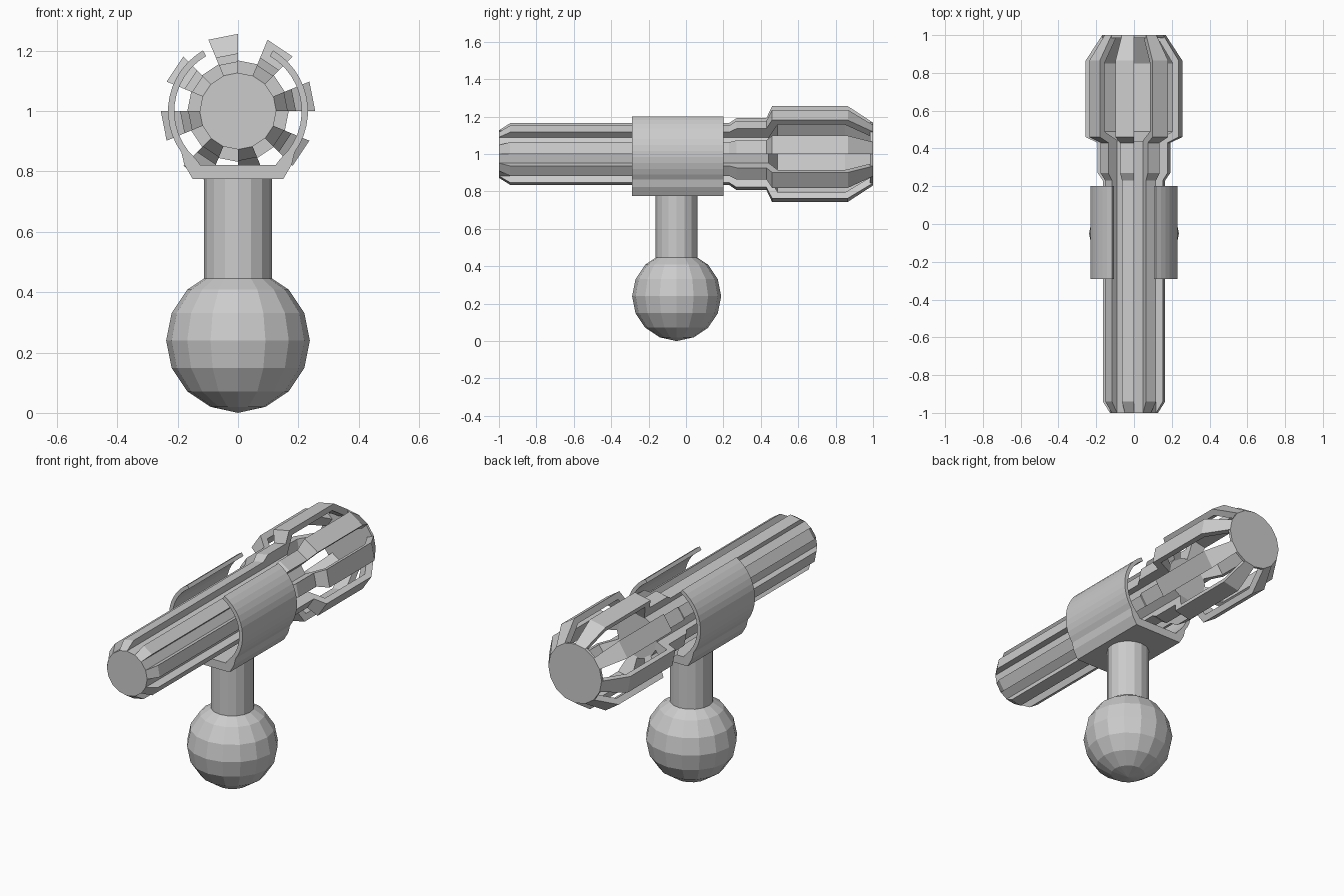
import bpy, bmesh
from math import cos, sin, radians

if "Cube" in bpy.data.objects:
    bpy.data.objects.remove(bpy.data.objects["Cube"])

AXIS_Z = 1.0      # height of the horizontal shaft
SEG = 16          # sides of the shaft


def make_object(name, bm):
    bmesh.ops.recalc_face_normals(bm, faces=bm.faces)
    mesh = bpy.data.meshes.new(name)
    bm.to_mesh(mesh)
    bm.free()
    ob = bpy.data.objects.new(name, mesh)
    bpy.context.collection.objects.link(ob)
    return ob


def add_loft(bm, loop_a, loop_b):
    """Closed solid between two matching loops."""
    a = [bm.verts.new(p) for p in loop_a]
    b = [bm.verts.new(p) for p in loop_b]
    n = len(a)
    for i in range(n):
        j = (i + 1) % n
        bm.faces.new((a[i], a[j], b[j], b[i]))
    bm.faces.new(a)
    bm.faces.new(b[::-1])


def polar(r, deg):
    return (r * cos(radians(deg)), r * sin(radians(deg)))


def prism(name, pts, y0, y1):
    """Extrude an x/z outline (z relative to the shaft axis) along y."""
    bm = bmesh.new()
    add_loft(bm, [(x, y0, AXIS_Z + z) for x, z in pts],
             [(x, y1, AXIS_Z + z) for x, z in pts])
    return make_object(name, bm)


def ring(r):
    return [polar(r, i * 360 / SEG) for i in range(SEG)]


# Ball knob
bm = bmesh.new()
bmesh.ops.create_uvsphere(bm, u_segments=16, v_segments=8, radius=0.238)
bmesh.ops.translate(bm, verts=bm.verts, vec=(0, -0.05, 0.24))
lowest = min(v.co.z for v in bm.verts)
bmesh.ops.translate(bm, verts=[v for v in bm.verts if v.co.z < lowest + 1e-4],
                    vec=(0, 0, -lowest))
make_object("ball_knob", bm)

# Stem between knob and clamp
bm = bmesh.new()
bmesh.ops.create_cone(bm, cap_ends=True, segments=16, radius1=0.112, radius2=0.112, depth=0.36)
bmesh.ops.translate(bm, verts=bm.verts, vec=(0, -0.05, 0.61))
make_object("stem", bm)

# Open clamp: two curved arms on a flat base
steps = 12
outer = [polar(0.232, 60 - i * 96 / steps) for i in range(steps + 1)]
outer += [(0.178, -0.177), (0.15, -0.225)]
inner = [polar(0.211, -48 + i * 108 / steps) for i in range(steps + 1)]
inner = [(0.125, -0.178)] + inner
mirror = lambda pts: [(-x, z) for x, z in reversed(pts)]
prism("clamp", outer + mirror(outer) + mirror(inner) + inner, -0.29, 0.20)

# Shaft core and end disc of the cage head
prism("shaft_core", ring(0.127), -1.0, 0.44)
prism("head_end_disc", ring(0.168), 0.985, 1.0)

# Eight ribs, running along the shaft and flaring out into the cage head
rib_profile = [(-1.0, 0.127), (-0.94, 0.165), (0.23, 0.165), (0.27, 0.192),
               (0.43, 0.192), (0.46, 0.256), (0.865, 0.256), (1.0, 0.168),
               (0.985, 0.135), (0.85, 0.222), (0.49, 0.222), (0.44, 0.12),
               (-1.0, 0.12)]
bm = bmesh.new()
for k in range(SEG // 2):
    loops = []
    for deg in (k * 45, k * 45 + 22.5):
        loops.append([(r * cos(radians(deg)), y, AXIS_Z + r * sin(radians(deg)))
                      for y, r in rib_profile])
    add_loft(bm, *loops)
make_object("shaft_ribs_and_cage", bm)
